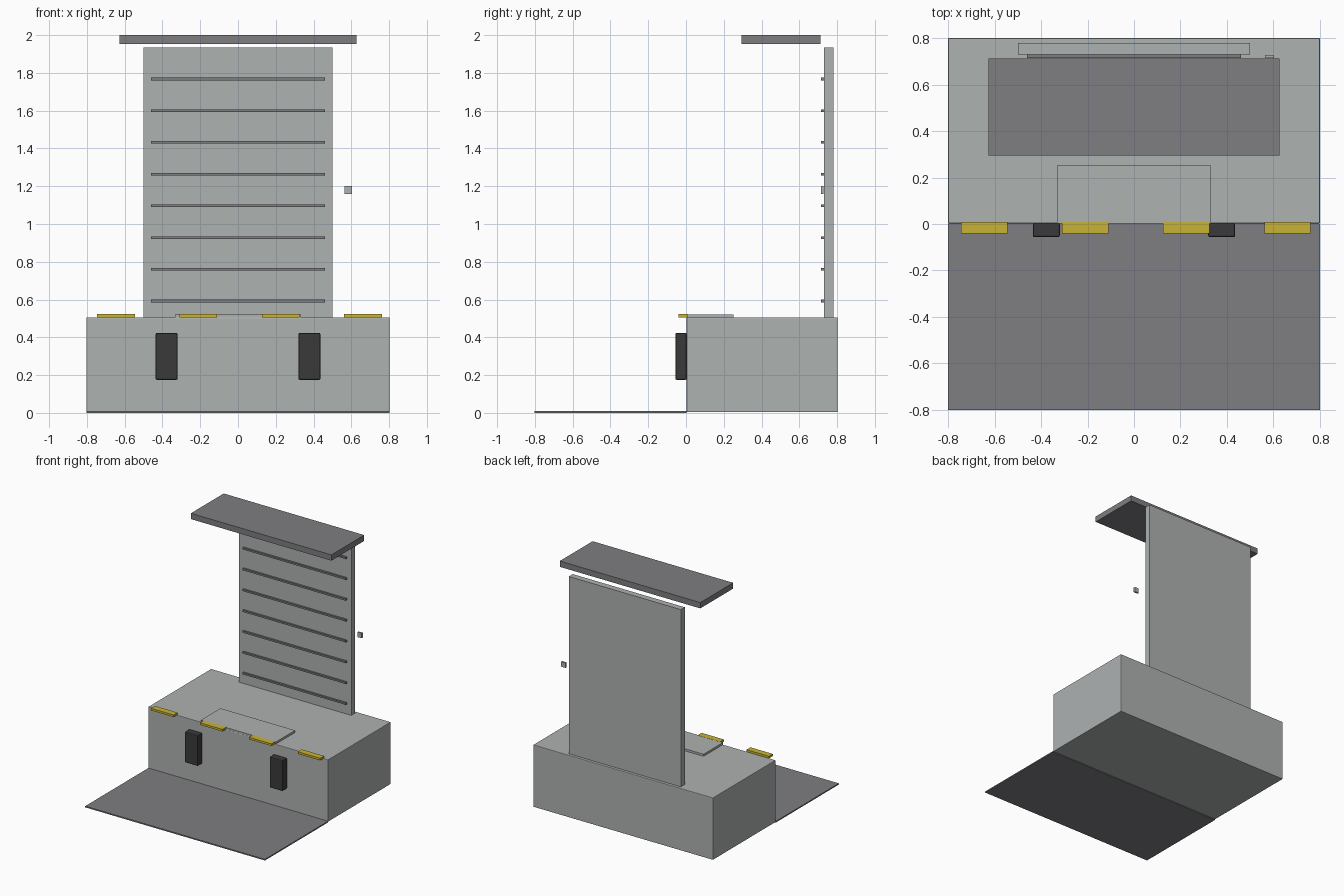
import bpy

if "Cube" in bpy.data.objects:
    bpy.data.objects.remove(bpy.data.objects["Cube"], do_unlink=True)


def material(name, r, g, b):
    m = bpy.data.materials.new(name)
    m.use_nodes = True
    m.diffuse_color = (r, g, b, 1)
    m.node_tree.nodes["Principled BSDF"].inputs["Base Color"].default_value = (r, g, b, 1)
    return m


concrete = material("concrete grey", 0.42, 0.445, 0.44)
steel = material("dark grey", 0.21, 0.21, 0.225)
yellow = material("safety yellow", 0.58, 0.45, 0.035)
rubber = material("black rubber", 0.042, 0.042, 0.042)


def box(name, x, y, z, mat, bevel=0):
    """Box from (min, max) ranges on each axis."""
    bpy.ops.mesh.primitive_cube_add(size=1, location=[sum(r) / 2 for r in (x, y, z)])
    ob = bpy.context.object
    ob.name = name
    ob.scale = [r[1] - r[0] for r in (x, y, z)]
    bpy.ops.object.transform_apply(location=False, rotation=False, scale=True)
    ob.data.materials.append(mat)
    if bevel:
        mod = ob.modifiers.new("soft edges", "BEVEL")
        mod.width = bevel
        mod.segments = 2
    return ob


# Raised dock and the ground in front of it
box("dock_platform", (-0.802, 0.802), (0.003, 0.802), (0.004, 0.505), concrete, 0.004)
box("ground_apron", (-0.802, 0.802), (-0.802, 0.003), (0, 0.01), steel)

# Leveller plate on the dock
box("dock_leveller", (-0.333, 0.333), (0.003, 0.252), (0.505, 0.522), concrete)

# Door with horizontal ribs
box("door_panel", (-0.5, 0.5), (0.73, 0.78), (0.505, 1.935), concrete)
for i in range(8):
    z = 0.592 + i * 0.168
    box(f"door_rib_{i + 1}", (-0.461, 0.461), (0.715, 0.73), (z - 0.007, z + 0.007), steel)

# Canopy and wall control
box("canopy", (-0.627, 0.627), (0.295, 0.713), (1.953, 2.0), steel)
box("control_box", (0.565, 0.603), (0.715, 0.729), (1.16, 1.2), concrete)

# Rubber bumpers on the dock face
for side, x in (("right", -0.378), ("left", 0.378)):
    box(f"bumper_{side}", (x - 0.058, x + 0.058), (-0.056, 0.003), (0.175, 0.423), rubber, 0.006)

# Yellow edge strips
for i in range(4):
    x = -0.746 + i * 0.436
    box(f"edge_strip_{i + 1}", (x, x + 0.2), (-0.041, 0.009), (0.506, 0.523), yellow)
